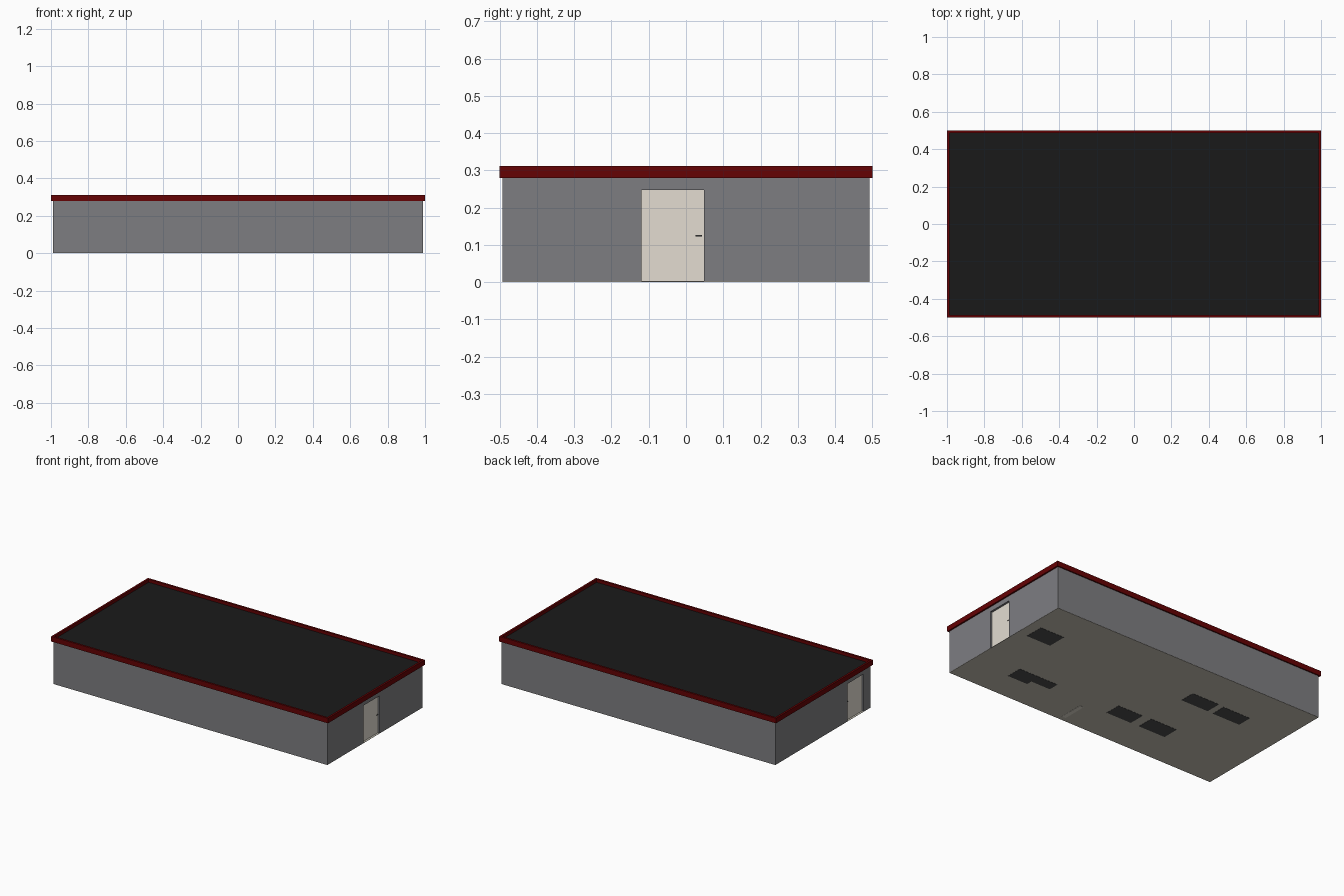
import bpy, bmesh

if "Cube" in bpy.data.objects:
    bpy.data.objects.remove(bpy.data.objects["Cube"])

def material(name, rgb):
    m = bpy.data.materials.new(name)
    m.diffuse_color = (*rgb, 1)
    m.use_nodes = True
    m.node_tree.nodes["Principled BSDF"].inputs["Base Color"].default_value = m.diffuse_color
    return m

GREY = material("wall_grey", (0.208, 0.208, 0.222))
RED = material("trim_red", (0.130, 0.0005, 0.001))
DARK = material("roof_charcoal", (0.0103, 0.0103, 0.0103))
CREAM = material("door_cream", (0.77, 0.72, 0.64))
FLOOR = material("floor_beige", (0.58, 0.55, 0.47))
SLATE = material("panel_slate", (0.073, 0.073, 0.073))

def finish(name, bm, mat):
    bmesh.ops.recalc_face_normals(bm, faces=bm.faces[:])
    me = bpy.data.meshes.new(name)
    bm.to_mesh(me)
    bm.free()
    me.materials.append(mat)
    ob = bpy.data.objects.new(name, me)
    bpy.context.collection.objects.link(ob)
    return ob

def box(name, x, y, z, mat):
    """Box from (min, max) ranges."""
    bm = bmesh.new()
    bmesh.ops.create_cube(bm, size=1)
    for v in bm.verts:
        v.co = [(r[0] + r[1]) / 2 + c * (r[1] - r[0]) for r, c in zip((x, y, z), v.co)]
    return finish(name, bm, mat)

def extrude(name, pts, offset, mat):
    """Extrude a flat outline along an offset."""
    bm = bmesh.new()
    f = bm.faces.new([bm.verts.new(p) for p in pts])
    r = bmesh.ops.extrude_face_region(bm, geom=[f])
    bmesh.ops.translate(bm, vec=offset,
                        verts=[g for g in r["geom"] if isinstance(g, bmesh.types.BMVert)])
    return finish(name, bm, mat)

W, D, H, T, BASE = 0.99, 0.492, 0.28, 0.03, 0.002   # wall half sizes, height, thickness, foot
DOOR_H, RECESS = 0.247, 0.013

def door_wall(name, x, thick, y0, y1):
    """Cross wall with a door opening cut from its foot."""
    half = D - T
    outline = [(-half, BASE), (y0, BASE), (y0, DOOR_H), (y1, DOOR_H), (y1, BASE),
               (half, BASE), (half, H), (-half, H)]
    extrude(name, [(x, y, z) for y, z in outline], (thick, 0, 0), GREY)

def handle(name, x, s, y):
    """Lever handle: short stem and a bar, on the side s of a door face at x."""
    box(name + "_stem", sorted((x, x + s * 0.006)), (y - 0.002, y + 0.002), (0.123, 0.126), SLATE)
    box(name + "_lever", sorted((x + s * 0.004, x + s * 0.007)),
        (y - 0.015, y + 0.002), (0.123, 0.126), SLATE)

# floor slab
box("floor", (-W, W), (-D, D), (0.001, 0.0025), FLOOR)

# long walls
for name, s in (("front_wall", -1), ("back_wall", 1)):
    box(name, (-W, W), sorted((s * D, s * (D - T))), (BASE, H), GREY)

# end walls with recessed doors
for side, s, y0, y1, hy in (("right", 1, -0.12, 0.048, 0.041),
                            ("left", -1, -0.42, -0.252, -0.259)):
    door_wall(side + "_wall", s * W, -s * T, y0, y1)
    face = s * (W - RECESS)
    box(side + "_door", sorted((face, face - s * 0.012)), (y0, y1), (BASE, DOOR_H), CREAM)
    handle(side + "_door_handle", face, s, hy)

# inner partition and its door
door_wall("partition_wall", 0.132, 0.03, -0.46, -0.297)
box("partition_door", (0.134, 0.162), (-0.46, -0.297), (0, DOOR_H), CREAM)

# dark floor panels
panels = [((0.745, 0.92), (0.127, 0.253)), ((0.56, 0.706), (-0.30, -0.193)),
          ((0.42, 0.56), (-0.262, -0.193)), ((-0.193, -0.01), (-0.259, -0.152)),
          ((-0.449, -0.255), (-0.259, -0.148)), ((-0.448, -0.25), (0.133, 0.235)),
          ((-0.69, -0.489), (0.13, 0.228))]
for i, (x, y) in enumerate(panels):
    box(f"floor_panel_{i + 1}", x, y, (0, 0.006), SLATE)

# flat roof sunk inside a red rim
RIM = 0.013
box("roof", (-1 + RIM, 1 - RIM), (-0.5 + RIM, 0.5 - RIM), (H, 0.292), DARK)
bm = bmesh.new()
rings = []
for inset, z in ((0, 0.279), (0, 0.312), (RIM, 0.312), (RIM, 0.279)):
    x, y = 1 - inset, 0.5 - inset
    rings.append([bm.verts.new(p) for p in ((-x, -y, z), (x, -y, z), (x, y, z), (-x, y, z))])
for a, b in zip(rings, rings[1:] + rings[:1]):
    for i in range(4):
        j = (i + 1) % 4
        bm.faces.new((a[i], a[j], b[j], b[i]))
finish("roof_rim", bm, RED)
